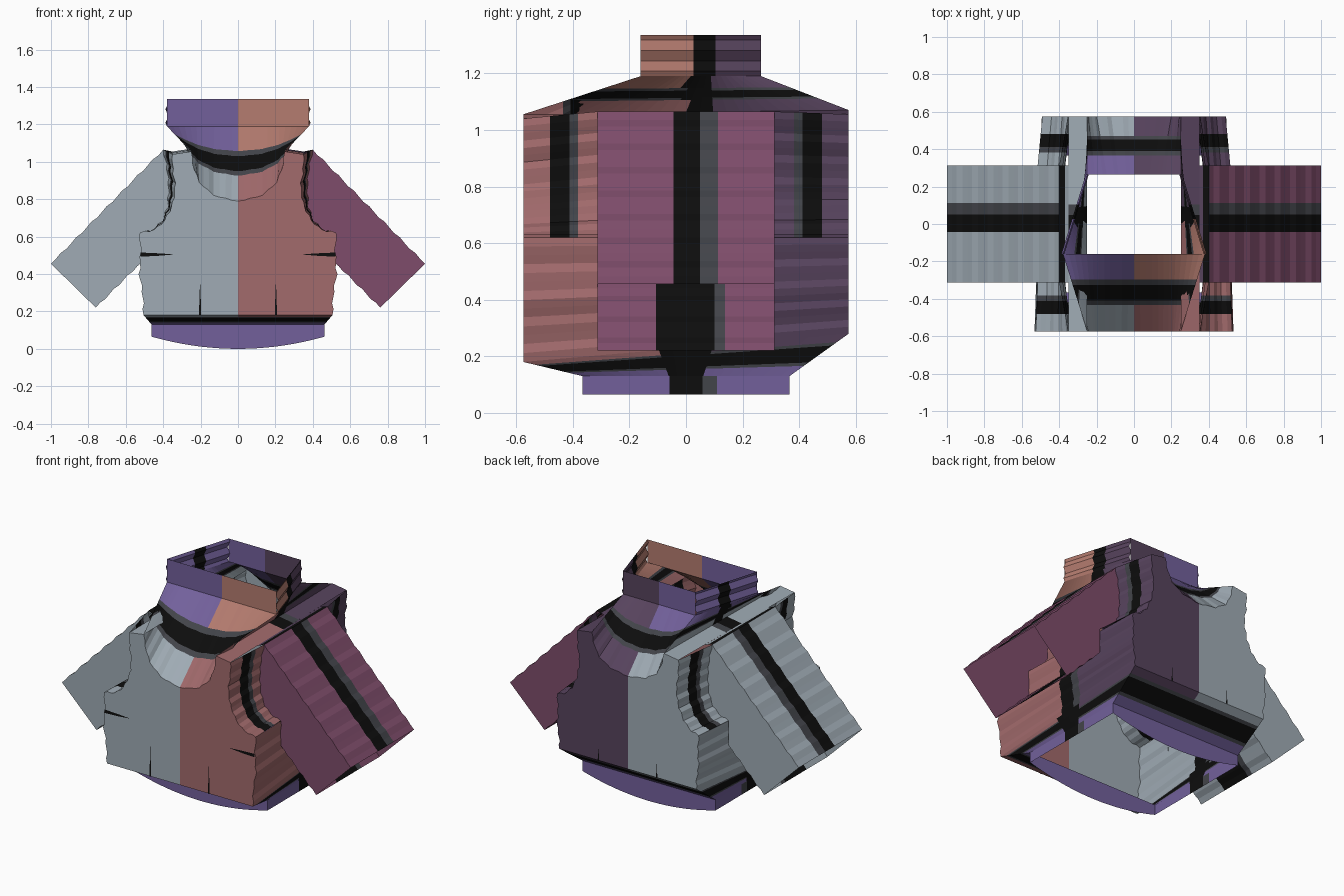
import bpy, bmesh, math
from mathutils import Vector

if "Cube" in bpy.data.objects:
    bpy.data.objects.remove(bpy.data.objects["Cube"])

# ---- colours (linear) ----
COLOURS = {
    "grey_blue": (0.35, 0.41, 0.46), "brick_red": (0.36, 0.145, 0.15),
    "dark_plum": (0.095, 0.056, 0.11), "magenta_plum": (0.21, 0.073, 0.145),
    "purple": (0.17, 0.118, 0.33), "terracotta": (0.46, 0.2, 0.16),
    "seam_black": (0.004, 0.004, 0.004), "seam_grey": (0.055, 0.058, 0.068)}
NAMES = list(COLOURS)
MATS = []
for n in NAMES:
    m = bpy.data.materials.new(n)
    m.diffuse_color = (*COLOURS[n], 1)
    m.use_nodes = True
    m.node_tree.nodes["Principled BSDF"].inputs["Base Color"].default_value = m.diffuse_color
    MATS.append(m)


# ---- colour rules by position ----
def body_col(c):
    return "grey_blue" if c.x < 0 else ("brick_red" if c.y < 0 else "dark_plum")


def collar_col(c):
    return "purple" if c.x < 0 else ("terracotta" if c.y < 0.02 else "dark_plum")


def sleeve_col(c):
    return "grey_blue" if c.x < 0 else "magenta_plum"


BLACK, FRINGE, HEM = (lambda c: "seam_black"), (lambda c: "seam_grey"), (lambda c: "purple")


def with_side_seam(f, lo, hi):
    return lambda c: "seam_black" if lo < c.y < hi else f(c)


class Part:
    """Collects sheets of cloth into one object."""
    def __init__(self, name):
        self.name, self.bm = name, bmesh.new()

    def face(self, pts, col):
        f = self.bm.faces.new([self.bm.verts.new(p) for p in pts])
        c = sum((Vector(p) for p in pts), Vector()) / len(pts)
        f.material_index = NAMES.index(col(c))

    def loft(self, a, b, bands):
        t0 = 0
        for t1, col in bands:
            for i in range(len(a) - 1):
                self.face([a[i].lerp(b[i], t0), a[i + 1].lerp(b[i + 1], t0),
                           a[i + 1].lerp(b[i + 1], t1), a[i].lerp(b[i], t1)], col)
            t0 = t1

    def done(self):
        bm = self.bm
        bmesh.ops.remove_doubles(bm, verts=bm.verts, dist=0.0005)
        bmesh.ops.recalc_face_normals(bm, faces=bm.faces)
        me = bpy.data.meshes.new(self.name)
        bm.to_mesh(me)
        bm.free()
        for m in MATS:
            me.materials.append(m)
        ob = bpy.data.objects.new(self.name, me)
        bpy.context.collection.objects.link(ob)


def curve(pts, n, wob=0.005):
    """Resample an (x, z) polyline evenly, with a ribbed wobble."""
    p = [Vector(q) for q in pts]
    d = [0]
    for i in range(len(p) - 1):
        d.append(d[-1] + (p[i + 1] - p[i]).length)
    out = []
    for k in range(n + 1):
        s = d[-1] * k / n
        i = max(j for j in range(len(p) - 1) if d[j] <= s + 1e-9)
        e = (p[i + 1] - p[i]).normalized()
        q = p[i] + e * (s - d[i])
        if 0 < k < n:
            q += Vector((e.y, -e.x)) * wob * math.sin(k * 2.1)
        out.append(q)
    return out


def put(c, y, s=1):
    return [Vector((s * q.x, y, q.y)) for q in c]


def line(a, b, n=24):
    return [Vector(a).lerp(Vector(b), i / n) for i in range(n + 1)]


D, SD = 0.575, 0.313   # half depth of body and sleeve
# half profiles of front and back panels
side_f = curve([(.505, .18), (.51, .3), (.528, .4), (.52, .52), (.525, .62)], 14)
side_b = curve([(.475, .28), (.475, .34), (.49, .42), (.485, .52), (.49, .62)], 14)
arm_f = curve([(.525, .62), (.44, .64), (.39, .69), (.35, .77), (.335, .87), (.35, .96), (.35, 1.04)], 20)
arm_b = curve([(.49, .62), (.43, .64), (.385, .69), (.35, .77), (.335, .87), (.35, .96), (.35, 1.055)], 20)
arm_s = curve([(.515, .62), (.45, .64), (.40, .69), (.375, .77), (.37, .87), (.38, .97), (.40, 1.065)], 20)
shd_f = curve([(.35, 1.04), (.25, 1.055)], 3, 0)
shd_b = curve([(.35, 1.055), (.25, 1.07)], 3, 0)
neck_f = curve([(.25, 1.055), (.235, .96), (.2, .88), (.12, .815), (0, .79)], 12, .003)
neck_b = curve([(.25, 1.07), (.235, 1.0), (.2, .93), (.12, .88), (0, .86)], 12, .003)

SEAM_Y = [(.457, body_col), (.543, BLACK), (.59, FRINGE), (1, body_col)]

# ---- body: panels, side walls, armhole strips, shoulders ----
body = Part("sweater_body")
for s in (1, -1):
    for y, parts, zb in ((-D, (side_f, arm_f, shd_f, neck_f), .18), (D, (side_b, arm_b, shd_b, neck_b), .28)):
        outline = [Vector((0, y, zb))]
        for c in parts:
            outline += put(c, y, s)[(0 if c is parts[0] else 1):]
        body.face(outline, body_col)
    body.loft(put(side_f, -D, s), put(side_b, D, s), SEAM_Y)
    body.loft(put(shd_f, -D, s), put(shd_b, D, s), SEAM_Y)
    for y, c in ((-D, arm_f), (D, arm_b)):
        body.loft(put(c, y, s), put(arm_s, math.copysign(SD, y), s),
                  [(.36, body_col), (.62, BLACK), (.74, FRINGE), (1, body_col)])
    # gap between shoulder and sleeve head
    body.loft([Vector((s * .35, -SD, 1.044)), Vector((s * .35, SD, 1.051))],
              [Vector((s * .40, -SD, 1.065)), Vector((s * .40, SD, 1.065))],
              [(.4, body_col), (1, BLACK)])
body.done()

# ---- sleeves: open tubes at 45 degrees ----
top_w = curve([(.40, 1.065), (1.0, .455)], 22, .004)
low_w = curve([(.76, .22), (.515, .465)], 10, .004)
for s, nm in ((1, "right_sleeve"), (-1, "left_sleeve")):
    sl = Part(nm)
    for y in (-SD, SD):
        sl.face(put(arm_s, y, s) + put(top_w, y, s)[1:] + put(low_w, y, s), sleeve_col)
    sl.loft(put(top_w, -SD, s), put(top_w, SD, s),
            [(.43, sleeve_col), (.58, BLACK), (.68, FRINGE), (1, sleeve_col)])
    sl.loft(put(low_w, -SD, s), put(low_w, SD, s),
            [(.33, sleeve_col), (.66, BLACK), (.72, FRINGE), (1, sleeve_col)])
    sl.done()

# ---- neck: slope from neckline to collar, then standing collar ----
NF, NB, YF, YB, Z0, Z1 = .38, .25, -.16, .265, 1.19, 1.335
collar = Part("collar")
NECK = [(.34, body_col), (.4, FRINGE), (.6, BLACK), (.67, FRINGE), (1, collar_col)]
for y, c, yc, w in ((-D, neck_f, YF, NF), (D, neck_b, YB, NB)):
    scoop = put(c, y, 1) + put(c, y, -1)[-2::-1]
    low = line((w, yc, Z0), (-w, yc, Z0))
    collar.loft(scoop, low, NECK)
    collar.loft(low, line((w, yc, Z1), (-w, yc, Z1)), [(1, collar_col)])
NECK_SIDE = [(t, with_side_seam(f, 0, .1)) for t, f in NECK]
for s in (1, -1):
    collar.loft(line((s * .25, -D, 1.055), (s * .25, D, 1.07)),
                line((s * NF, YF, Z0), (s * NB, YB, Z0)), NECK_SIDE)
    rib = [(s * .0, Z0)]
    a, b = [], []
    for i in range(9):
        z = Z0 + (Z1 - Z0) * i / 8
        wob = .008 * math.sin(i * math.pi / 2) if 0 < i < 8 else 0
        a.append(Vector((s * (NF + wob), YF, z)))
        b.append(Vector((s * (NB + wob), YB, z)))
    collar.loft(a, b, [(.44, collar_col), (.62, BLACK), (1, collar_col)])
collar.done()

# ---- hem: slope under the body, then waistband with curved lower edge ----
HX, HY, HT, HB = .462, .366, .13, .065
hem = Part("waistband")
SKIRT = [(.2, body_col), (.28, FRINGE), (.68, BLACK), (.76, FRINGE), (1, HEM)]
SKIRT_SIDE = [(t, with_side_seam(f, -.07, .07)) for t, f in SKIRT]
for y, w, zb in ((-D, .505, .18), (D, .475, .28)):
    yh = math.copysign(HY, y)
    band = line((-HX, yh, HT), (HX, yh, HT))
    hem.loft(line((-w, y, zb), (w, y, zb)), band, SKIRT)
    arc = [Vector((p.x, yh, HB * (p.x / HX) ** 2)) for p in band]
    hem.loft(band, arc, [(1, HEM)])
for s in (1, -1):
    hem.loft(line((s * .505, -D, .18), (s * .475, D, .28)),
             line((s * HX, -HY, HT), (s * HX, HY, HT)), SKIRT_SIDE)
    hem.loft([Vector((s * HX, -HY, z)) for z in (HB, HT)], [Vector((s * HX, HY, z)) for z in (HB, HT)],
             [(.42, HEM), (.58, BLACK), (.65, FRINGE), (1, HEM)])
hem.done()

# ---- stitched darts on front, and small ones on the back ----
darts = Part("darts")
for s in (1, -1):
    y = -D - .003
    darts.face([(s * .197, y, .18), (s * .209, y, .18), (s * .205, y, .3), (s * .203, y, .37), (s * .2, y, .3)], BLACK)
    darts.face([(s * .34, y, .505), (s * .43, y, .497), (s * .52, y, .493), (s * .52, y, .515), (s * .43, y, .511)], BLACK)
    darts.face([(s * .197, -y, .28), (s * .207, -y, .28), (s * .202, -y, .37)], BLACK)
darts.done()
